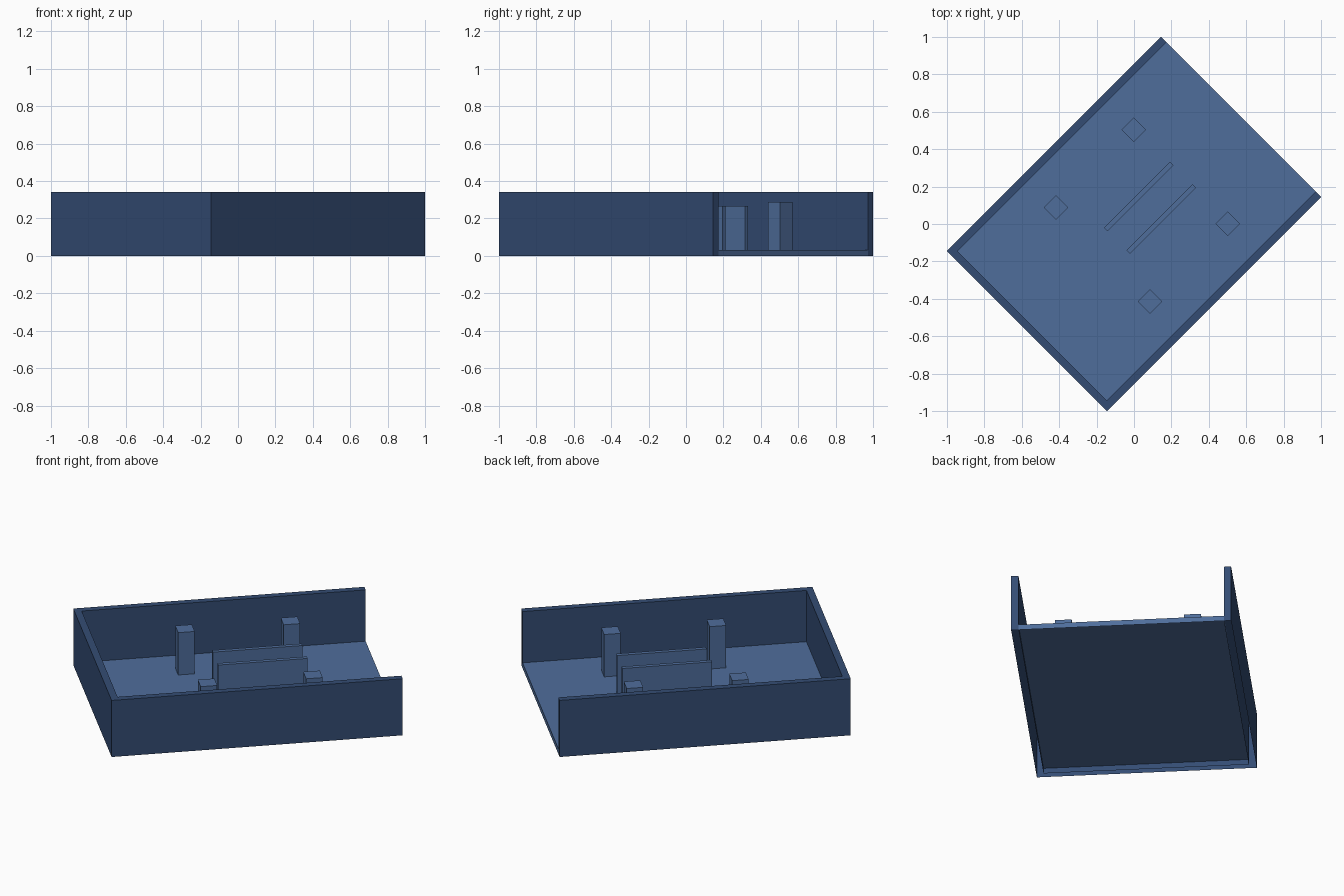
import bpy, bmesh
from math import radians
from mathutils import Matrix

if "Cube" in bpy.data.objects:
    bpy.data.objects.remove(bpy.data.objects["Cube"])

TURN = Matrix.Rotation(radians(45), 4, 'Z')   # whole tray sits diagonally
L, W, H = 0.81, 0.605, 0.342                  # half length, half width, wall height
T, FLOOR = 0.04, 0.032                        # wall thickness and floor height


def material(name, rgb):
    m = bpy.data.materials.new(name)
    m.diffuse_color = (*rgb, 1)
    m.use_nodes = True
    m.node_tree.nodes["Principled BSDF"].inputs["Base Color"].default_value = m.diffuse_color
    return m


light_blue = material("light_slate_blue", (0.078, 0.155, 0.330))
dark_blue = material("dark_slate_blue", (0.034, 0.073, 0.175))


def finish(bm, name, mat):
    """Open the underside, turn the part into place and add it to the scene."""
    bmesh.ops.recalc_face_normals(bm, faces=bm.faces[:])
    under = [f for f in bm.faces if f.normal.z < -0.9]
    bmesh.ops.delete(bm, geom=under, context='FACES')
    bm.transform(TURN)
    me = bpy.data.meshes.new(name)
    bm.to_mesh(me)
    bm.free()
    me.materials.append(mat)
    bpy.context.collection.objects.link(bpy.data.objects.new(name, me))


def box(name, x0, x1, y0, y1, z0, z1, mat):
    bm = bmesh.new()
    bmesh.ops.create_cube(bm, size=1)
    bm.transform(Matrix.Translation(((x0 + x1) / 2, (y0 + y1) / 2, (z0 + z1) / 2))
                 @ Matrix.Diagonal((x1 - x0, y1 - y0, z1 - z0, 1)))
    finish(bm, name, mat)


# Floor panel, hollow underneath, running out to the open end
box("floor", -L + T, L, -W + T, W - T, 0, FLOOR, light_blue)

# Three-sided wall: a U-shaped outline extruded upward
bm = bmesh.new()
outline = [(L, -W), (L, -W + T), (-L + T, -W + T), (-L + T, W - T),
           (L, W - T), (L, W), (-L, W), (-L, -W)]
face = bm.faces.new([bm.verts.new((x, y, 0)) for x, y in outline])
ext = bmesh.ops.extrude_face_region(bm, geom=[face], use_keep_orig=True)
top = [v for v in ext["geom"] if isinstance(v, bmesh.types.BMVert)]
bmesh.ops.translate(bm, verts=top, vec=(0, 0, H))
finish(bm, "outer_wall", dark_blue)

# Four square posts
for x in (-0.232, 0.355):
    for y in (-0.354, 0.357):
        box("post", x - 0.046, x + 0.046, y - 0.046, y + 0.046, FLOOR, 0.288, light_blue)

# Two parallel divider plates
for y in (-0.084, 0.086):
    box("divider", -0.127, 0.371, y - 0.0125, y + 0.0125, FLOOR, 0.267, light_blue)
